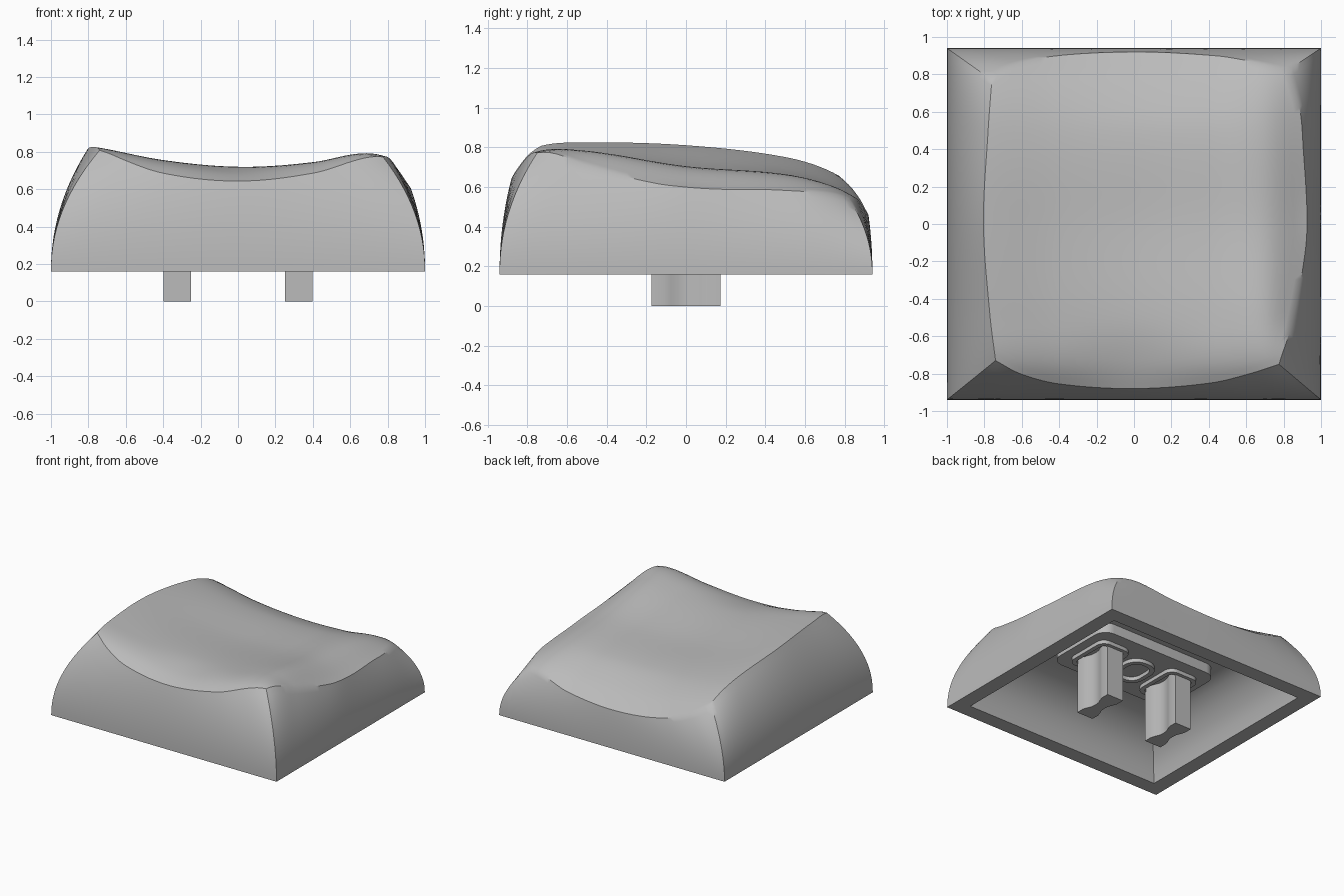
import bpy
import bmesh
from math import cos, sin, pi, radians

if "Cube" in bpy.data.objects:
    bpy.data.objects.remove(bpy.data.objects["Cube"])

grey = bpy.data.materials.new("plain grey")
grey.use_nodes = True
grey.diffuse_color = (0.5, 0.5, 0.5, 1)
grey.node_tree.nodes["Principled BSDF"].inputs["Base Color"].default_value = (0.5, 0.5, 0.5, 1)

HALF_X, HALF_Y, BASE = 1.0, 0.94, 0.16
N, RINGS = 48, 14

# Dished top: heights at a few stations, one row per y
XS = [-1, -0.8, -0.4, 0, 0.4, 0.7, 0.92]
YS = [-0.95, -0.75, -0.5, 0, 0.5, 0.75, 0.95]
HEIGHTS = [
    [0.66, 0.69, 0.63, 0.615, 0.63, 0.66, 0.62],
    [0.79, 0.81, 0.735, 0.69, 0.73, 0.78, 0.74],
    [0.84, 0.83, 0.755, 0.72, 0.74, 0.78, 0.67],
    [0.84, 0.81, 0.72, 0.68, 0.685, 0.70, 0.60],
    [0.79, 0.755, 0.68, 0.65, 0.65, 0.66, 0.575],
    [0.69, 0.675, 0.60, 0.565, 0.57, 0.60, 0.54],
    [0.55, 0.53, 0.46, 0.44, 0.455, 0.49, 0.46],
]

# Plan of the rim where the walls meet the dish; sides share their corners
FRONT = [(-0.74, -0.73), (-0.61, -0.8), (-0.4, -0.855), (0, -0.88),
         (0.41, -0.85), (0.62, -0.8), (0.775, -0.75)]
BACK = [(-0.76, 0.77), (-0.66, 0.84), (-0.45, 0.895), (0, 0.92),
        (0.43, 0.9), (0.62, 0.87), (0.82, 0.82)]
LEFT = [BACK[-1], (0.885, 0.62), (0.905, 0.4), (0.925, 0.05), (0.915, -0.15),
        (0.85, -0.51), FRONT[-1]][::-1]
RIGHT = [FRONT[0], (-0.77, -0.49), (-0.805, 0), (-0.78, 0.5), BACK[0]]


def spline(ks, vs, k):
    """Smooth interpolation through uneven stations."""
    k = min(max(k, ks[0]), ks[-1])
    i = max(j for j in range(len(ks) - 1) if ks[j] <= k)
    last = len(ks) - 1

    def slope(j):
        a, b = max(j - 1, 0), min(j + 1, last)
        return (vs[b] - vs[a]) / (ks[b] - ks[a])

    w = ks[i + 1] - ks[i]
    t = (k - ks[i]) / w
    h = t * t * (3 - 2 * t)
    return (vs[i] * (1 - h) + vs[i + 1] * h
            + w * t * (1 - t) * ((1 - t) * slope(i) - t * slope(i + 1)))


def top_height(x, y):
    return spline(YS, [spline(XS, row, x) for row in HEIGHTS], y)


def side_point(side, axis, u):
    """Rim point at fraction u along a side running along the axis."""
    ks = [p[axis] for p in side]
    k = ks[0] + (ks[-1] - ks[0]) * u
    other = spline(ks, [p[1 - axis] for p in side], k)
    return (k, other) if axis == 0 else (other, k)


def top_point(u, v):
    """Blend the four rim sides into the plan, then lift to the dish."""
    f, b = side_point(FRONT, 0, u), side_point(BACK, 0, u)
    r, l = side_point(RIGHT, 1, v), side_point(LEFT, 1, v)
    x, y = [(1 - v) * f[a] + v * b[a] + (1 - u) * r[a] + u * l[a]
            - (1 - u) * ((1 - v) * FRONT[0][a] + v * BACK[0][a])
            - u * ((1 - v) * FRONT[-1][a] + v * BACK[-1][a]) for a in (0, 1)]
    return (x, y, top_height(x, y))


def wall_point(s, t, rim_co, h):
    """Point at height fraction h on the bulging wall."""
    lean = h ** 2.1
    return (s * HALF_X + (rim_co.x - s * HALF_X) * lean,
            t * HALF_Y + (rim_co.y - t * HALF_Y) * lean,
            BASE + (rim_co.z - BASE) * h)


def finish(name, bm, angle=35):
    bmesh.ops.recalc_face_normals(bm, faces=bm.faces)
    mesh = bpy.data.meshes.new(name)
    bm.to_mesh(mesh)
    bm.free()
    obj = bpy.data.objects.new(name, mesh)
    bpy.context.collection.objects.link(obj)
    mesh.materials.append(grey)
    bpy.ops.object.select_all(action="DESELECT")
    obj.select_set(True)
    bpy.context.view_layer.objects.active = obj
    bpy.ops.object.shade_smooth_by_angle(angle=radians(angle))


def bridge(bm, a, b):
    for i in range(len(a)):
        j = (i + 1) % len(a)
        bm.faces.new((a[i], a[j], b[j], b[i]))


def prism(name, outline, z0, z1, hole=None):
    """Upright prism from an outline, with an optional matching hole."""
    bm = bmesh.new()
    low, high = [[bm.verts.new((x, y, z)) for x, y in outline] for z in (z0, z1)]
    bridge(bm, low, high)
    if hole:
        hole_low, hole_high = [[bm.verts.new((x, y, z)) for x, y in hole] for z in (z0, z1)]
        bridge(bm, hole_low, hole_high)
        bridge(bm, low, hole_low)
        bridge(bm, high, hole_high)
    else:
        bm.faces.new(low)
        bm.faces.new(high)
    finish(name, bm)


def rounded(cx, cy, hx, hy, r, steps=8):
    """Rounded rectangle outline."""
    pts = []
    for q, (sx, sy) in enumerate([(1, 1), (-1, 1), (-1, -1), (1, -1)]):
        for k in range(steps + 1):
            a = (q + k / steps) * pi / 2
            pts.append((cx + sx * (hx - r) + r * cos(a), cy + sy * (hy - r) + r * sin(a)))
    return pts


# Cap shell: dished top, bulging walls and hollow underside
bm = bmesh.new()
grid = [[bm.verts.new(top_point(i / N, j / N)) for i in range(N + 1)] for j in range(N + 1)]
for j in range(N):
    for i in range(N):
        bm.faces.new((grid[j][i], grid[j][i + 1], grid[j + 1][i + 1], grid[j + 1][i]))
path = ([(i, 0) for i in range(N)] + [(N, j) for j in range(N)]
        + [(N - i, N) for i in range(N)] + [(0, N - j) for j in range(N)])
edge = [(2 * i / N - 1, 2 * j / N - 1) for i, j in path]
rim = [grid[j][i] for i, j in path]
loop = rim
for k in range(1, RINGS + 1):
    ring = [bm.verts.new(wall_point(s, t, v.co, 1 - k / RINGS))
            for (s, t), v in zip(edge, rim)]
    bridge(bm, loop, ring)
    loop = ring
for hx, hy, z in [(0.88, 0.82, BASE), (0.86, 0.8, 0.24), (0.82, 0.755, 0.33),
                  (0.76, 0.69, 0.41), (0.68, 0.58, 0.48), (0.58, 0.45, 0.52)]:
    ring = [bm.verts.new((s * hx, t * hy, z)) for s, t in edge]
    bridge(bm, loop, ring)
    loop = ring
bm.faces.new(loop)
finish("cap_shell", bm)

# Mounting pad under the ceiling
prism("mounting_pad", rounded(0, 0, 0.54, 0.3, 0.1), 0.44, 0.54)

# Central ring
prism("center_ring", rounded(0, 0, 0.125, 0.155, 0.11), 0.41, 0.46,
      rounded(0, 0, 0.09, 0.12, 0.08))

# Two waisted stems, each with a collar
for side, name in ((1, "left"), (-1, "right")):
    cx = side * 0.325
    waist = [(0.073, -0.173), (0.073, -0.11), (0.062, -0.075), (0.047, -0.04),
             (0.043, 0), (0.047, 0.04), (0.062, 0.075), (0.073, 0.11), (0.073, 0.173)]
    outline = [(cx + x, y) for x, y in waist] + [(cx - x, y) for x, y in reversed(waist)]
    prism(name + "_stem", outline, 0, 0.47)
    prism(name + "_collar", rounded(cx, 0, 0.14, 0.2, 0.07), 0.41, 0.46,
          rounded(cx, 0, 0.105, 0.165, 0.04))
